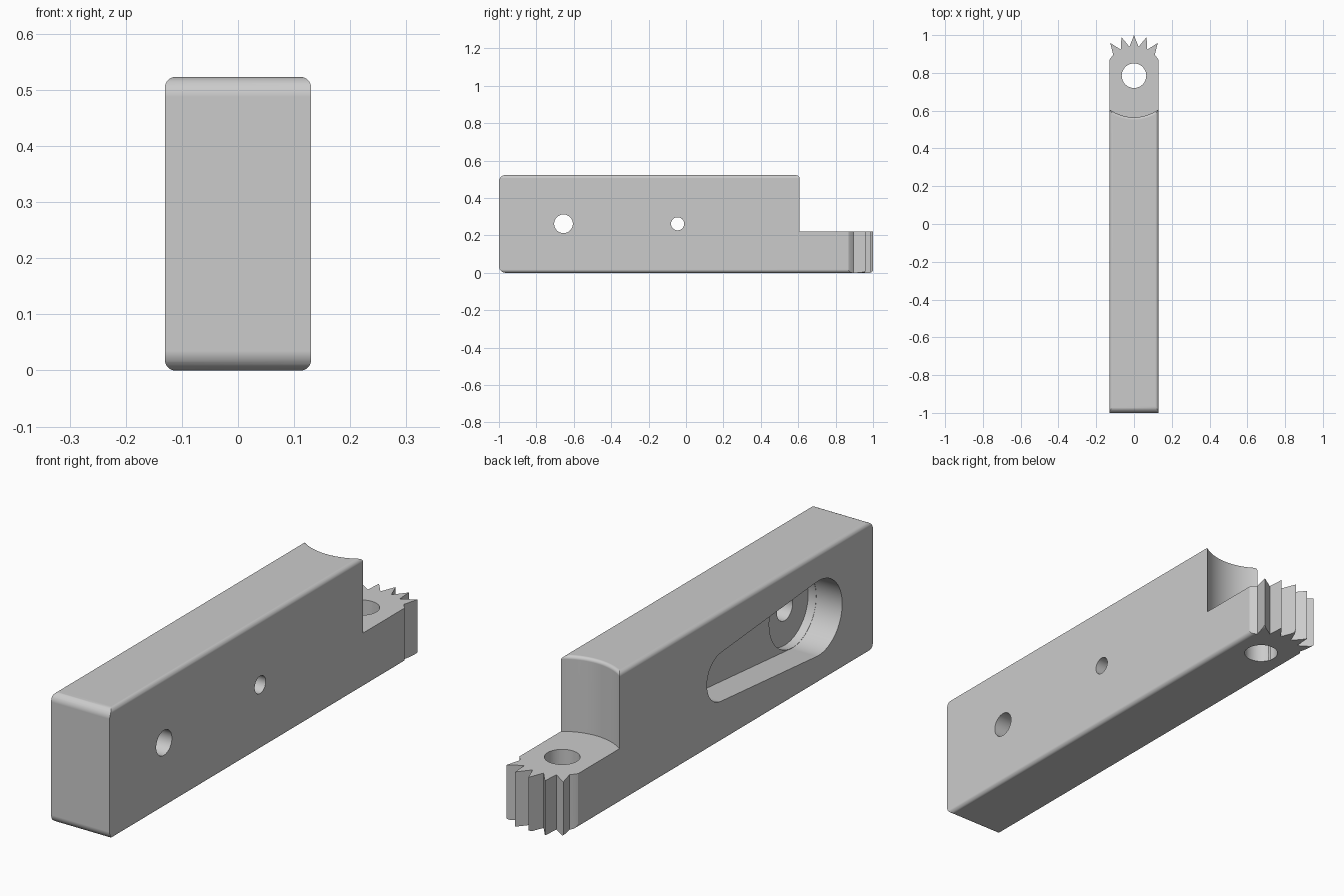
import bpy, bmesh, math
from mathutils import Vector

if "Cube" in bpy.data.objects:
    bpy.data.objects.remove(bpy.data.objects["Cube"], do_unlink=True)

HALF_W, HEIGHT, PIVOT_Y = 0.13, 0.523, 0.785
MID_Z = 0.262

grey = bpy.data.materials.new("plain grey")
grey.use_nodes = True
grey.diffuse_color = (0.6, 0.6, 0.6, 1)
grey.node_tree.nodes["Principled BSDF"].inputs["Base Color"].default_value = (0.6, 0.6, 0.6, 1)


def finish(name, bm):
    bmesh.ops.recalc_face_normals(bm, faces=bm.faces)
    mesh = bpy.data.meshes.new(name)
    bm.to_mesh(mesh)
    bm.free()
    mesh.materials.append(grey)
    obj = bpy.data.objects.new(name, mesh)
    bpy.context.collection.objects.link(obj)
    return obj


def arc(cu, cv, r, start, end, n):
    """Points on an arc, angles in degrees."""
    angles = [math.radians(start + (end - start) * i / n) for i in range(n + 1)]
    return [(cu + r * math.cos(a), cv + r * math.sin(a)) for a in angles]


def rounded_rect(u0, u1, v0, v1, radii):
    """Rectangle with its own radius at each corner, from the top right round."""
    pts = []
    corners = [(u1, v1, -1, -1), (u0, v1, 1, -1), (u0, v0, 1, 1), (u1, v0, -1, 1)]
    for i, (u, v, su, sv) in enumerate(corners):
        r = radii[i]
        pts += arc(u + su * r, v + sv * r, r, 90 * i, 90 * i + 90, 8) if r else [(u, v)]
    return pts


def prism(name, pts, axis, t0, t1):
    """Extrude a flat outline along one axis."""
    place = {"x": lambda u, v, t: (t, u, v),
             "y": lambda u, v, t: (u, t, v),
             "z": lambda u, v, t: (u, v, t)}[axis]
    bm = bmesh.new()
    face = bm.faces.new([bm.verts.new(place(u, v, t0)) for u, v in pts])
    out = bmesh.ops.extrude_face_region(bm, geom=[face])
    verts = [g for g in out["geom"] if isinstance(g, bmesh.types.BMVert)]
    bmesh.ops.translate(bm, verts=verts, vec=Vector(place(0, 0, t1 - t0)))
    return finish(name, bm)


def circle(cu, cv, r):
    return arc(cu, cv, r, 0, 360, 48)[:-1]


def combine(body, tool, operation):
    mod = body.modifiers.new(operation.lower(), "BOOLEAN")
    mod.operation, mod.solver, mod.object = operation, "EXACT", tool
    bpy.context.view_layer.objects.active = body
    bpy.ops.object.modifier_apply(modifier=mod.name)
    bpy.data.objects.remove(tool, do_unlink=True)


# Bar with rounded long edges
body = prism("toothed_lever_body",
             rounded_rect(-HALF_W, HALF_W, 0, HEIGHT, [0.018] * 4), "y", -1.1, 1.1)

# Rounded front end, seen from the side
side = prism("side_outline",
             rounded_rect(-1, 1, 0, HEIGHT, [0, 0.035, 0.035, 0.018]), "x", -0.3, 0.3)
combine(body, side, "INTERSECT")

# Plan outline with five gear teeth on the back end
TIP, ROOT, STEP = 0.215, 0.155, 18
plan = [(-0.3, -1.2), (0.3, -1.2), (0.3, PIVOT_Y)]
plan += arc(0, PIVOT_Y, ROOT, 0, 45, 10)
for k in range(-2, 3):
    a = math.radians(90 + k * STEP)
    plan.append((TIP * math.cos(a), PIVOT_Y + TIP * math.sin(a)))
    if k < 2:
        a += math.radians(STEP / 2)
        plan.append((ROOT * math.cos(a), PIVOT_Y + ROOT * math.sin(a)))
plan += arc(0, PIVOT_Y, ROOT, 135, 180, 10)
plan.append((-0.3, PIVOT_Y))
combine(body, prism("plan_outline", plan, "z", -0.1, 0.7), "INTERSECT")

# Concave step above the lug, with a softened top rim
bm = bmesh.new()
R, SOFT = 0.22, 0.013
rim = [(R + SOFT - SOFT * math.cos(math.radians(a)),
        HEIGHT - SOFT + SOFT * math.sin(math.radians(a))) for a in range(0, 91, 15)]
profile = [(0, 0.22), (R, 0.22)] + rim + [(R + SOFT, 0.7), (0, 0.7)]
verts = [bm.verts.new((r, PIVOT_Y, z)) for r, z in profile]
edges = [bm.edges.new(pair) for pair in zip(verts, verts[1:])]
bmesh.ops.spin(bm, geom=verts + edges, cent=(0, PIVOT_Y, 0), axis=(0, 0, 1),
               angle=math.tau, steps=96)
bmesh.ops.remove_doubles(bm, verts=bm.verts, dist=0.0001)
combine(body, finish("step_cutter", bm), "DIFFERENCE")

# Upright pivot hole
combine(body, prism("pivot_cutter", circle(0, PIVOT_Y, 0.065), "z", -0.1, 0.4), "DIFFERENCE")

# Tapered pocket in one side, with a deeper round seat at its wide end
Y_WIDE, Y_SLIM, R_WIDE, R_SLIM = -0.655, -0.045, 0.15, 0.098
beta = math.degrees(math.acos((R_WIDE - R_SLIM) / (Y_SLIM - Y_WIDE)))
pocket = arc(Y_SLIM, MID_Z, R_SLIM, -beta, beta, 24)
pocket += arc(Y_WIDE, MID_Z, R_WIDE, beta, 360 - beta, 32)
combine(body, prism("pocket_cutter", pocket, "x", -0.3, -0.015), "DIFFERENCE")
combine(body, prism("seat_cutter", circle(Y_WIDE, MID_Z, R_WIDE - 0.001), "x", -0.3, 0.02),
        "DIFFERENCE")

# Cross holes
for y, r in ((Y_WIDE, 0.05), (Y_SLIM, 0.035)):
    combine(body, prism("hole_cutter", circle(y, MID_Z, r), "x", -0.3, 0.3), "DIFFERENCE")

# Smooth curved faces, keep edges sharp
bpy.ops.object.select_all(action="DESELECT")
body.select_set(True)
bpy.context.view_layer.objects.active = body
bpy.ops.object.shade_smooth_by_angle(angle=math.radians(25))
weighted = body.modifiers.new("even_normals", "WEIGHTED_NORMAL")
weighted.keep_sharp = True
